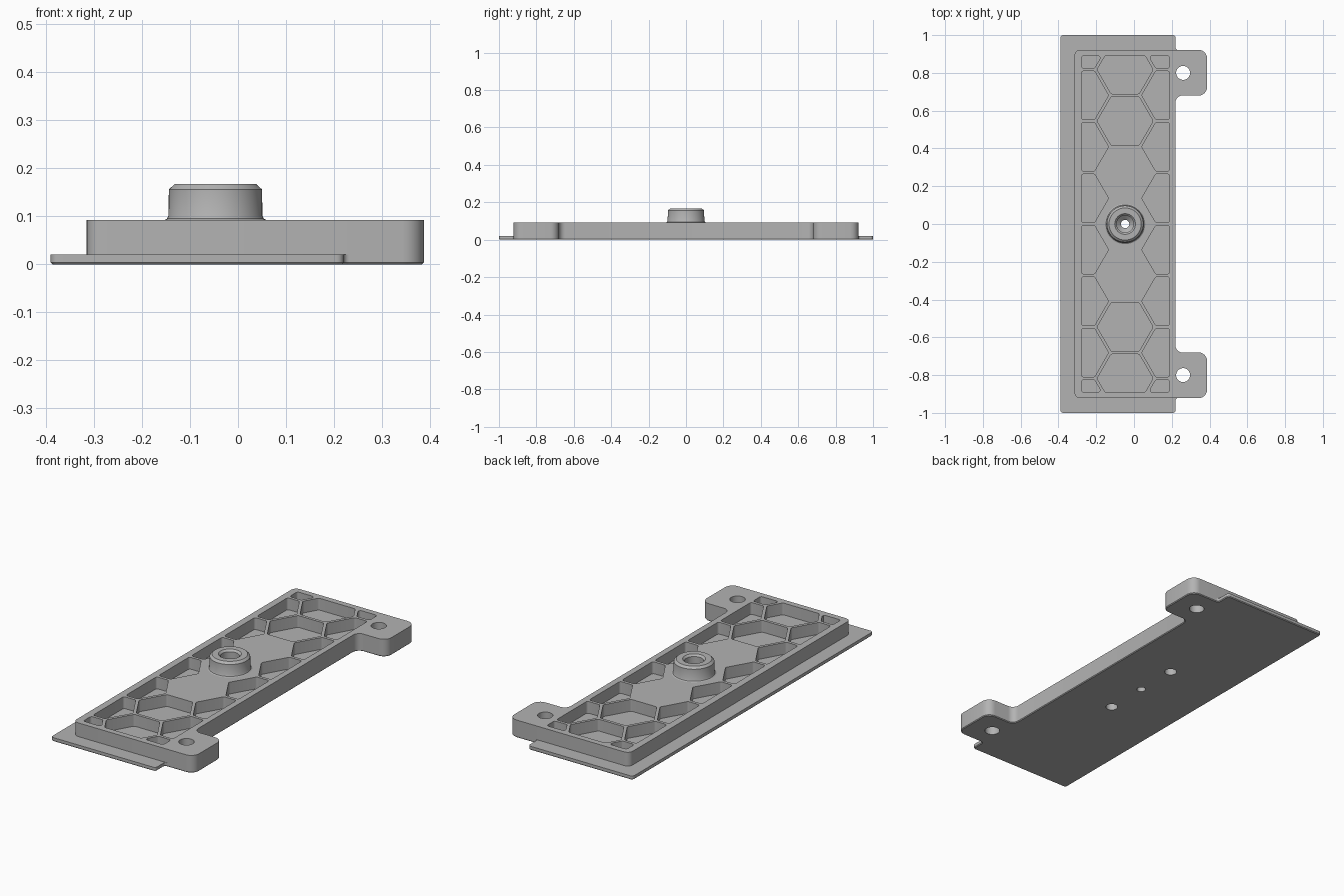
import bpy, bmesh, math
from mathutils import Vector

if "Cube" in bpy.data.objects:
    bpy.data.objects.remove(bpy.data.objects["Cube"])

grey = bpy.data.materials.new("light grey")
grey.use_nodes = True
grey.diffuse_color = (0.45, 0.45, 0.45, 1)
grey.node_tree.nodes["Principled BSDF"].inputs["Base Color"].default_value = grey.diffuse_color

CX = -0.047              # centre line of boss and honeycomb
PLATE_TOP, FRAME_TOP, FLOOR = 0.02, 0.092, 0.03


def fillet(corners, steps=6):
    """Round each corner (x, y, radius) of an outline."""
    out = []
    n = len(corners)
    for i, (x, y, r) in enumerate(corners):
        p = Vector((x, y))
        a = (Vector(corners[i - 1][:2]) - p)
        b = (Vector(corners[(i + 1) % n][:2]) - p)
        half = a.angle(b) / 2
        r = min(r, 0.45 * min(a.length, b.length) * math.tan(half))
        a.normalize()
        b.normalize()
        centre = p + (a + b).normalized() * r / math.sin(half)
        u = p + a * r / math.tan(half) - centre
        v = p + b * r / math.tan(half) - centre
        turn = math.atan2(u.x * v.y - u.y * v.x, u.dot(v))
        for k in range(steps + 1):
            t = turn * k / steps
            c, s = math.cos(t), math.sin(t)
            out.append(centre + Vector((u.x * c - u.y * s, u.x * s + u.y * c)))
    return out


def clip(poly, axis, limit, sign):
    """Keep the part of a convex polygon on one side of an axis line."""
    out = []
    for p, q in zip(poly, poly[1:] + poly[:1]):
        dp, dq = sign * (limit - p[axis]), sign * (limit - q[axis])
        if dp >= 0:
            out.append(p)
        if dp * dq < 0:
            out.append(p.lerp(q, dp / (dp - dq)))
    return out


def add_prism(bm, outline, z0, z1):
    face = bm.faces.new([bm.verts.new((p.x, p.y, z0)) for p in outline])
    grown = bmesh.ops.extrude_face_region(bm, geom=[face])["geom"]
    top = [v for v in grown if isinstance(v, bmesh.types.BMVert)]
    bmesh.ops.translate(bm, vec=(0, 0, z1 - z0), verts=top)


def add_lathe(bm, profile, x, y, sides=48):
    """Closed solid turned about a vertical axis from (radius, z) pairs."""
    rings = []
    for r, z in profile:
        angles = [math.tau * i / sides for i in range(sides)]
        rings.append([bm.verts.new((x + r * math.cos(a), y + r * math.sin(a), z)) for a in angles])
    for lo, hi in zip(rings, rings[1:]):
        for i in range(sides):
            j = (i + 1) % sides
            bm.faces.new((lo[i], lo[j], hi[j], hi[i]))
    bm.faces.new(rings[0])
    bm.faces.new(rings[-1])


def finish(bm, name):
    bmesh.ops.recalc_face_normals(bm, faces=bm.faces[:])
    mesh = bpy.data.meshes.new(name)
    bm.to_mesh(mesh)
    bm.free()
    mesh.materials.append(grey)
    obj = bpy.data.objects.new(name, mesh)
    bpy.context.collection.objects.link(obj)
    return obj


def mirrored(lower):
    """Complete an outline from its half at negative y."""
    return lower + [(x, -y, r) for x, y, r in reversed(lower)]


tab = [(0.387, -0.922, 0.045), (0.387, -0.68, 0.045), (0.22, -0.68, 0.035)]

# Thin base plate, including the feet of the tabs
bm = bmesh.new()
add_prism(bm, fillet(mirrored([(-0.39, -1, 0.015), (0.22, -1, 0.015), (0.22, -0.922, 0.012)] + tab)),
          0, PLATE_TOP)
rim = [e for e in bm.edges if all(v.co.z < 0.001 for v in e.verts)]
bmesh.ops.bevel(bm, geom=rim, offset=0.004, segments=1, affect='EDGES')
base_plate = finish(bm, "base_plate")

# Raised frame with two mounting tabs
bm = bmesh.new()
add_prism(bm, fillet(mirrored([(-0.315, -0.922, 0.03)] + tab)), PLATE_TOP, FRAME_TOP)
frame = finish(bm, "honeycomb_frame")

# Central boss with flared foot and chamfered rim
bm = bmesh.new()
add_lathe(bm, [(0.107, FRAME_TOP), (0.101, 0.095), (0.098, 0.101),
               (0.097, 0.156), (0.085, 0.167)], CX, 0)
boss = finish(bm, "boss")

# Honeycomb pockets, clipped to a rectangle
PITCH, WALL = 0.2725, 0.016
radius = (PITCH - WALL) / math.sqrt(3)
column = PITCH * math.sqrt(3) / 2
cells = [(CX, k * PITCH) for k in (-3, -2, 2, 3)]
cells += [(CX + s * column, k * PITCH / 2) for s in (-1, 1) for k in range(-7, 8, 2)]
bm = bmesh.new()
for x, y in cells:
    hexagon = [Vector((x + radius * math.cos(i * math.pi / 3),
                       y + radius * math.sin(i * math.pi / 3))) for i in range(6)]
    for axis, limit, sign in ((0, 0.188, 1), (0, -0.278, -1), (1, 0.891, 1), (1, -0.891, -1)):
        hexagon = clip(hexagon, axis, limit, sign)
    add_prism(bm, fillet([(p.x, p.y, 0.012) for p in hexagon], 4), FLOOR, 0.12)
pockets = finish(bm, "pocket_cutter")

# Stepped bore, tab holes and blind holes under the plate
bm = bmesh.new()
add_lathe(bm, [(0.022, -0.02), (0.022, 0.05), (0.045, 0.07), (0.045, 0.157),
               (0.055, 0.167), (0.065, 0.177)], CX, 0)
for s in (-1, 1):
    add_lathe(bm, [(0.037, -0.02), (0.037, 0.12)], 0.26, s * 0.8, 32)
    add_lathe(bm, [(0.03, -0.02), (0.03, 0.065)], CX, s * 0.23, 32)
holes = finish(bm, "hole_cutter")


def cut(obj, cutter):
    cutter.hide_render = True
    mod = obj.modifiers.new("cut", 'BOOLEAN')
    mod.operation = 'DIFFERENCE'
    mod.solver = 'EXACT'
    mod.object = cutter
    bpy.context.view_layer.objects.active = obj
    bpy.ops.object.modifier_apply(modifier=mod.name)


cut(frame, pockets)
for part in (base_plate, frame, boss):
    cut(part, holes)
for cutter in (pockets, holes):
    bpy.data.objects.remove(cutter)

# Smooth round walls, crisp edges
bpy.ops.object.select_all(action='DESELECT')
for part in (base_plate, frame, boss):
    part.select_set(True)
bpy.context.view_layer.objects.active = frame
bpy.ops.object.shade_smooth_by_angle(angle=math.radians(30))
